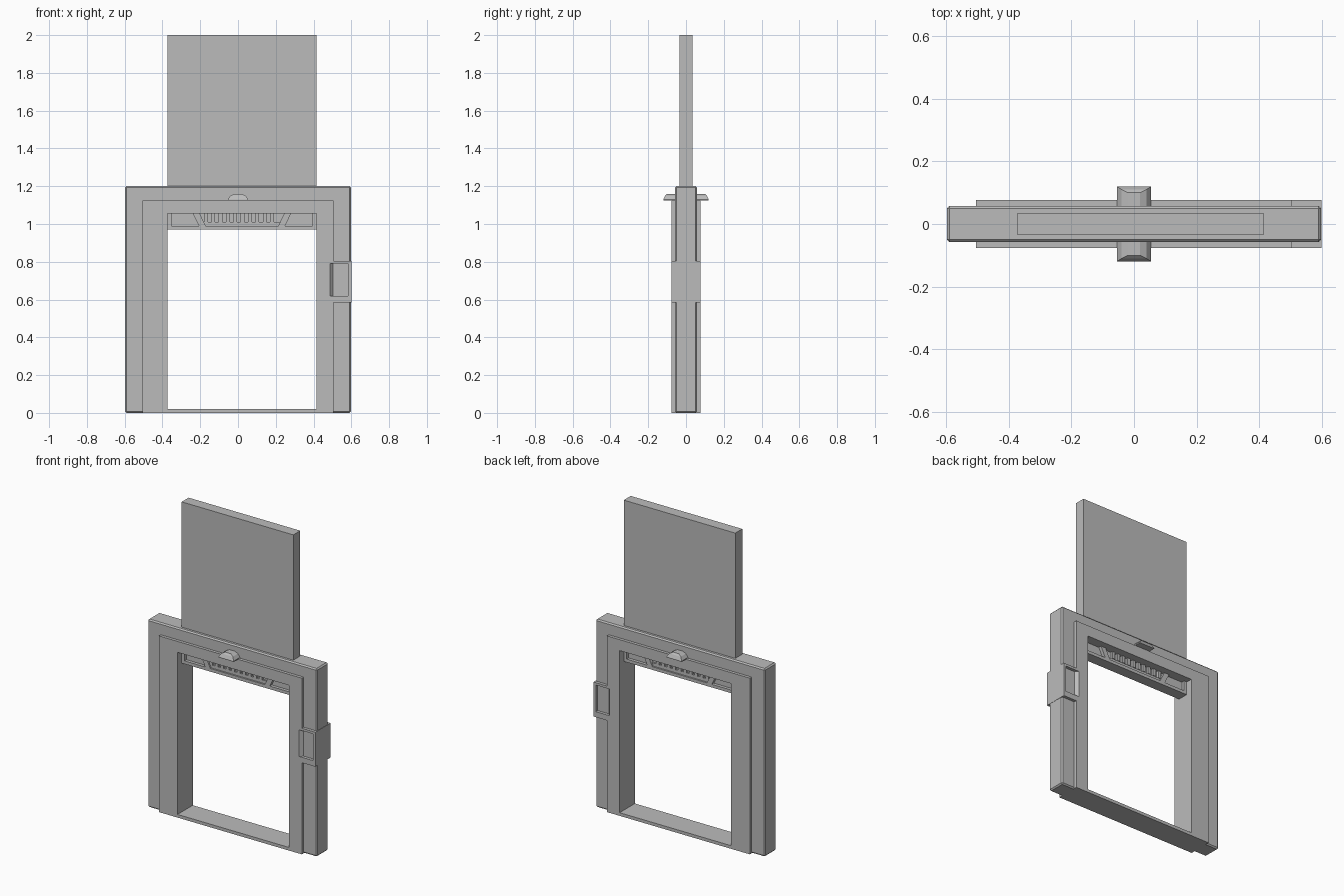
import bpy
import bmesh

cube = bpy.data.objects.get("Cube")
if cube:
    bpy.data.objects.remove(cube, do_unlink=True)

grey = bpy.data.materials.new("plain_grey")
grey.use_nodes = True
COLOUR = (0.5, 0.5, 0.5, 1)
grey.diffuse_color = COLOUR
grey.node_tree.nodes["Principled BSDF"].inputs["Base Color"].default_value = COLOUR

LEFT, RIGHT = -0.373, 0.415      # sides of the opening
HEAD, SILL = 1.055, 0.02         # top and bottom of the opening
BODY, TRIM, LEAF = 0.058, 0.077, 0.035   # half depths


def finish(name, bm, bevel=0):
    bmesh.ops.recalc_face_normals(bm, faces=bm.faces)
    mesh = bpy.data.meshes.new(name)
    bm.to_mesh(mesh)
    bm.free()
    mesh.materials.append(grey)
    obj = bpy.data.objects.new(name, mesh)
    bpy.context.collection.objects.link(obj)
    if bevel:
        mod = obj.modifiers.new("edge", "BEVEL")
        mod.width = bevel
        mod.segments = 1
    return obj


def prism(name, outline, low, high, axis="y", bevel=0):
    """Extrude an outline along y (outline in x, z) or z (outline in x, y)."""
    bm = bmesh.new()
    place = (lambda a, b: (a, low, b)) if axis == "y" else (lambda a, b: (a, b, low))
    face = bm.faces.new([bm.verts.new(place(a, b)) for a, b in outline])
    out = bmesh.ops.extrude_face_region(bm, geom=[face])
    move = (0, high - low, 0) if axis == "y" else (0, 0, high - low)
    bmesh.ops.translate(bm, vec=move, verts=[v for v in out["geom"] if isinstance(v, bmesh.types.BMVert)])
    return finish(name, bm, bevel)


def box(name, x0, x1, z0, z1, half):
    return prism(name, [(x0, z0), (x1, z0), (x1, z1), (x0, z1)], -half, half)


# Outer frame: an arch with chamfered edges
gap = 0.004
prism("outer_frame", [(-0.598, 0), (LEFT - gap, 0), (LEFT - gap, HEAD + gap), (RIGHT + gap, HEAD + gap),
                      (RIGHT + gap, 0), (0.598, 0), (0.598, 1.2), (-0.598, 1.2)], -BODY, BODY, bevel=0.008)

# Raised trim with a tab for the control panel
trim = prism("raised_trim", [(-0.505, 0), (LEFT, 0), (LEFT, HEAD), (RIGHT, HEAD), (RIGHT, 0), (0.505, 0),
                             (0.505, 0.585), (0.6, 0.585), (0.6, 0.805), (0.505, 0.805),
                             (0.505, 1.125), (-0.505, 1.125)], -TRIM, TRIM)
box("sill", LEFT, RIGHT, 0, SILL, TRIM)

# Control panel recess with one sloping wall, on both sides
cutter = prism("panel_cutter", [(0.483, -0.08), (0.583, -0.08), (0.583, 0.08), (0.483, 0.08),
                                (0.505, 0.057), (0.505, -0.057)], 0.62, 0.79, axis="z")
cutter.hide_render = True
cut = trim.modifiers.new("panel_recess", "BOOLEAN")
cut.operation = "DIFFERENCE"
cut.solver = "EXACT"
cut.object = cutter
bpy.context.view_layer.objects.active = trim
bpy.ops.object.modifier_apply(modifier=cut.name)
bpy.data.objects.remove(cutter, do_unlink=True)

# Raised door leaf, with a pocketed lower edge
low, lip, top = 0.97, 0.99, 1.06
box("door_leaf", LEFT, RIGHT, top, 2, LEAF)
box("door_lip", LEFT, RIGHT, low, lip, LEAF)
box("door_core", LEFT, RIGHT, lip, top, 0.015)
box("door_stile_right", LEFT, LEFT + 0.02, lip, top, LEAF)
box("door_stile_left", RIGHT - 0.02, RIGHT, lip, top, LEAF)

middle = (LEFT + RIGHT) / 2
for side, label in ((-1, "right"), (1, "left")):
    bar = [(0.258, top), (0.225, lip), (0.205, lip), (0.218, top)]
    bar = [(0.262, top), (0.228, lip), (0.192, lip), (0.226, top)]
    prism("slanted_bar_" + label, [(middle + side * x, z) for x, z in bar], -LEAF, LEAF)

# Grille between the slanted bars
box("grille_ledge", middle - 0.2, middle + 0.2, lip, 1.01, 0.025)
count = 10
for i in range(count):
    x = -0.17 + i * 0.35 / (count - 1)
    box(f"grille_rib_{i + 1}", x - 0.01, x + 0.01, 1.01, top, 0.03)

# Faceted lamp above the opening, front and back
rings = [(0.054, 0.12, 1.125), (0.054, 0.12, 1.13), (0.04, 0.11, 1.15), (0.019, 0.1, 1.16)]
for side, label in ((-1, "front"), (1, "back")):
    bm = bmesh.new()
    for x, y, z in rings:
        for sx in (-x, x):
            for depth in (0.05, y):
                bm.verts.new((sx, side * depth, z))
    bmesh.ops.convex_hull(bm, input=bm.verts)
    finish("lamp_" + label, bm)
